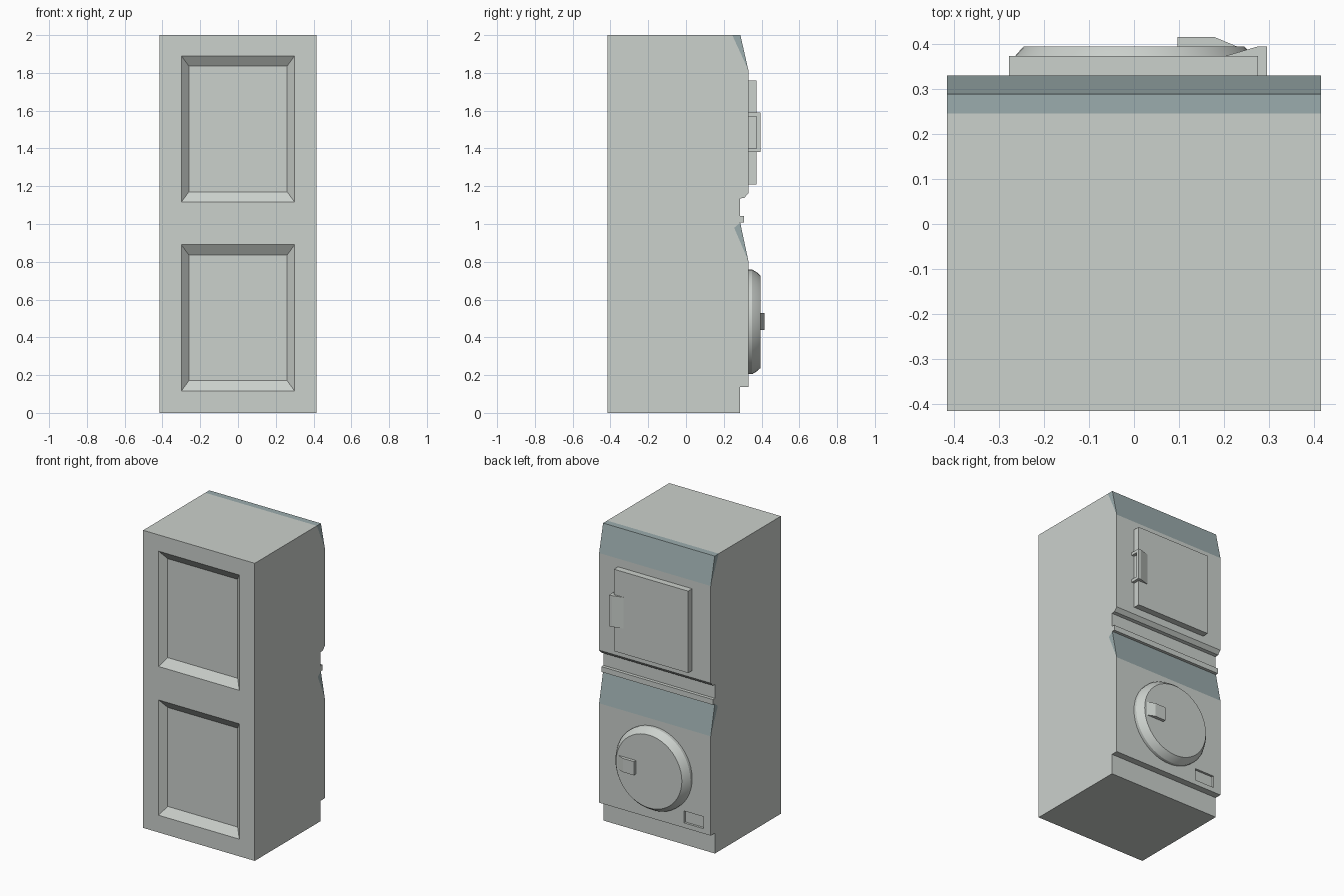
import bpy, bmesh, math
from mathutils import Matrix

if "Cube" in bpy.data.objects:
    bpy.data.objects.remove(bpy.data.objects["Cube"], do_unlink=True)


def material(name, rgb):
    m = bpy.data.materials.new(name)
    m.use_nodes = True
    m.diffuse_color = (*rgb, 1)
    m.node_tree.nodes["Principled BSDF"].inputs["Base Color"].default_value = (*rgb, 1)
    return m


GREY = material("pale grey enamel", (0.60, 0.635, 0.605))
TEAL = material("grey teal panel", (0.33, 0.415, 0.42))


def finish(name, bm, mat):
    bmesh.ops.recalc_face_normals(bm, faces=bm.faces)
    me = bpy.data.meshes.new(name)
    bm.to_mesh(me)
    bm.free()
    me.materials.append(mat)
    ob = bpy.data.objects.new(name, me)
    bpy.context.collection.objects.link(ob)
    return ob


def prism(name, points, a, b, mat, axis="x"):
    """Extrude a (y, z) outline along x, or an (x, y) outline along z."""
    bm = bmesh.new()
    place = (lambda p, t: (t, p[0], p[1])) if axis == "x" else (lambda p, t: (p[0], p[1], t))
    ends = [[bm.verts.new(place(p, t)) for p in points] for t in (a, b)]
    for ring in ends:
        bm.faces.new(ring)
    n = len(points)
    for i in range(n):
        j = (i + 1) % n
        bm.faces.new((ends[0][i], ends[0][j], ends[1][j], ends[1][i]))
    return finish(name, bm, mat)


def box(name, x, y, z, mat=GREY):
    return prism(name, [(x[0], y[0]), (x[1], y[0]), (x[1], y[1]), (x[0], y[1])],
                 z[0], z[1], mat, "z")


def cut(target, cutter):
    cutter.hide_render = True
    mod = target.modifiers.new("cut", "BOOLEAN")
    mod.object, mod.operation, mod.solver = cutter, "DIFFERENCE", "EXACT"
    bpy.context.view_layer.objects.active = target
    bpy.ops.object.modifier_apply(modifier=mod.name)
    bpy.data.objects.remove(cutter, do_unlink=True)


W = 0.415   # half width

# Cabinet: side profile with toe kick, middle groove and panel seats
profile = [(-W, 0), (0.285, 0), (0.285, 0.137), (0.33, 0.137), (0.33, 0.805),
           (0.255, 0.98), (0.287, 1.007), (0.307, 1.007), (0.307, 1.043),
           (0.285, 1.043), (0.285, 1.135), (0.308, 1.138), (0.33, 1.162),
           (0.33, 1.815), (0.245, 2.0), (-W, 2.0)]
body = prism("cabinet", profile, -W, W, GREY)

# Sloped control panels
prism("lower_control_panel", [(0.33, 0.805), (0.287, 1.007), (0.255, 0.98)], -W, W, TEAL)
prism("upper_control_panel", [(0.33, 1.815), (0.288, 2.0), (0.245, 2.0)], -W, W, TEAL)

# Two bevelled recesses in the plain side
for zc in (0.503, 1.503):
    bm = bmesh.new()
    rings = []
    for y, hx, hz in ((-W - 0.04, 0.34, 0.4425), (-W + 0.04, 0.26, 0.3325)):
        rings.append([bm.verts.new((sx * hx, y, zc + sz * hz))
                      for sx, sz in ((-1, -1), (1, -1), (1, 1), (-1, 1))])
        bm.faces.new(rings[-1])
    for i in range(4):
        j = (i + 1) % 4
        bm.faces.new((rings[0][i], rings[0][j], rings[1][j], rings[1][i]))
    cut(body, finish("recess_cutter", bm, GREY))

# Small filter pocket near the toe kick
cut(body, box("pocket_cutter", (-0.36, -0.215), (0.315, 0.40), (0.17, 0.25)))

# Square upper door with a hollow pull
box("upper_door", (-0.277, 0.275), (0.325, 0.373), (1.21, 1.76))
prism("upper_pull", [(0.20, 0.372), (0.275, 0.372), (0.295, 0.374), (0.295, 0.394),
                     (0.275, 0.394)], 1.38, 1.59, GREY, "z")
for z in (1.38, 1.57):
    box("upper_pull_end", (0.27, 0.295), (0.325, 0.38), (z, z + 0.02))

# Round lower door, turned about the y axis
bm = bmesh.new()
rim = [(0.277, 0.325), (0.277, 0.350), (0.262, 0.375), (0.245, 0.394)]
N = 48
rings = [[bm.verts.new((r * math.cos(2 * math.pi * i / N), y,
                        0.482 + r * math.sin(2 * math.pi * i / N))) for i in range(N)]
         for r, y in rim]
for a, b in zip(rings, rings[1:]):
    for i in range(N):
        j = (i + 1) % N
        bm.faces.new((a[i], a[j], b[j], b[i]))
bm.faces.new(rings[0])
bm.faces.new(rings[-1])
door = finish("round_door", bm, GREY)
bpy.ops.object.select_all(action="DESELECT")
door.select_set(True)
bpy.context.view_layer.objects.active = door
bpy.ops.object.shade_smooth_by_angle(angle=math.radians(25))

# Wedge shaped pull on the round door
prism("round_door_pull", [(0.097, 0.385), (0.245, 0.38), (0.245, 0.387), (0.178, 0.415),
                          (0.097, 0.415)], 0.438, 0.53, GREY, "z")
